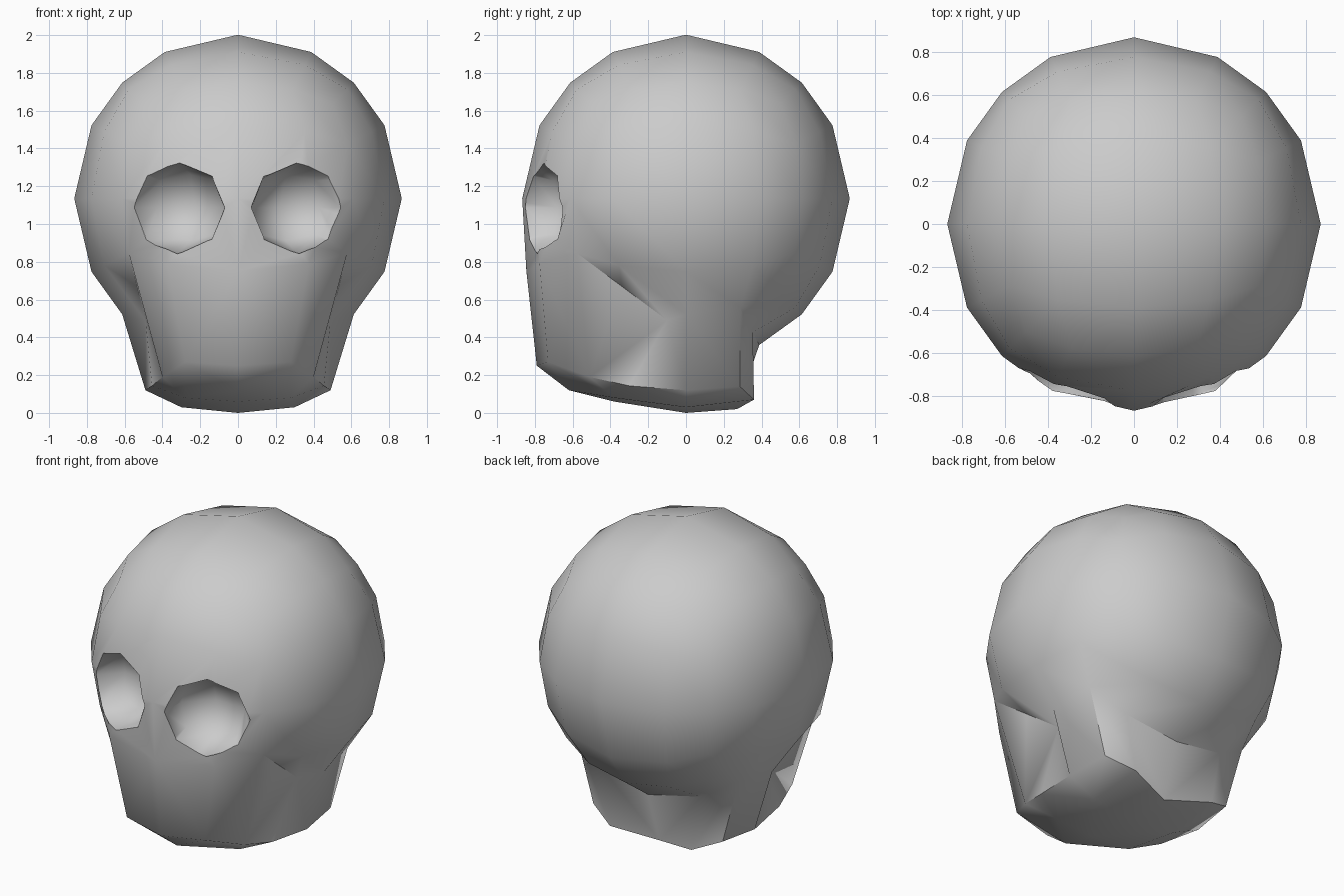
import bpy, bmesh, math
from mathutils import Vector, Matrix

if "Cube" in bpy.data.objects:
    bpy.data.objects.remove(bpy.data.objects["Cube"])

R, CZ = 0.867, 1.135


def cube_sphere(cuts):
    """Cube grid with its corner-to-corner coordinates kept as keys."""
    bm = bmesh.new()
    bmesh.ops.create_cube(bm, size=2)
    bmesh.ops.subdivide_edges(bm, edges=bm.edges[:], cuts=cuts, use_grid_fill=True)
    return bm


def to_object(bm, name):
    bmesh.ops.recalc_face_normals(bm, faces=bm.faces[:])
    me = bpy.data.meshes.new(name)
    bm.to_mesh(me)
    bm.free()
    ob = bpy.data.objects.new(name, me)
    bpy.context.collection.objects.link(ob)
    return ob


# cranium: grid cube rounded to a ball, open underneath for the jaw
bm = cube_sphere(3)
key = {tuple(round(c * 2) / 2 for c in v.co): v for v in bm.verts}
opening = []
for f in bm.faces:
    c = f.calc_center_median()
    if (c.z < -0.99 and c.y < 0.5) or (c.y < -0.99 and c.z < -0.5):
        opening.append(f)
for v in bm.verts:
    v.co = v.co.normalized() * R + Vector((0, 0, CZ))
bmesh.ops.delete(bm, geom=opening, context='FACES')

# rim of the opening, and the vertices pulled out for face and cheek
rim = {'T0': (0, -1, -.5), 'T1': (.5, -1, -.5), 'T2': (1, -1, -.5),
       'T3': (1, -1, -1), 'TX': (1, -.5, -1), 'T4': (1, 0, -1),
       'T5': (1, .5, -1), 'T6': (.5, .5, -1), 'T7': (0, .5, -1)}
moved = {'T0': (0, -.845, .75), 'T1': (.375, -.775, .79),
         'T3': (.534, -.34, .67), 'TX': (.49, -.1, .49)}

# jaw edge (A) and underside (C, D, E)
jaw = {'A0': (0, -.79, .25), 'A1': (.28, -.73, .27), 'A2': (.40, -.51, .19),
       'AX': (.455, -.3, .143), 'A4': (.49, 0, .12), 'A5': (.46, .285, .14),
       'A6': (.29, .36, .07), 'A7': (0, .27, .02),
       'C1': (0, -.62, .12), 'C2': (0, -.38, .06), 'C3': (0, 0, 0),
       'D': (.3, 0, .03), 'E': (.28, -.38, .08)}
faces = ['T0 T1 A1 A0', 'T1 T2 A2 A1', 'T2 T3 A2', 'T3 TX A2', 'TX AX A2',
         'TX T4 A4 AX', 'T4 T5 A5 A4', 'T5 T6 A6 A5', 'T6 T7 A7 A6',
         'A0 A1 C1', 'A1 A2 E C1', 'C1 E C2', 'A2 AX E', 'AX A4 D E',
         'C2 E D C3', 'D A4 A5', 'D A5 A6', 'C3 D A6 A7']
mid = {}
for s in (1, -1):
    pts = {}
    for n, (x, y, z) in rim.items():
        pts[n] = key[(x * s, y, z)]
        if n in moved:
            mx, my, mz = moved[n]
            pts[n].co = (mx * s, my, mz)
    for n, (x, y, z) in jaw.items():
        if x == 0 and n in mid:
            pts[n] = mid[n]
        else:
            pts[n] = bm.verts.new((x * s, y, z))
            if x == 0:
                mid[n] = pts[n]
    for f in faces:
        bm.faces.new([pts[n] for n in f.split()])
skull = to_object(bm, 'skull')

# eye sockets: low-poly balls turned outwards and cut from the face
for s in (1, -1):
    eb = cube_sphere(1)
    for v in eb.verts:
        v.co.normalize()
    eb.transform(Matrix.Translation((.32 * s, -.78, 1.087))
                 @ Matrix.Rotation(math.radians(22 * s), 4, 'Z')
                 @ Matrix.Diagonal((.27, .26, .247, 1)))
    for f in eb.faces:
        f.smooth = True
    cutter = to_object(eb, 'eye_socket_cutter')
    cutter.hide_render = True
    mod = skull.modifiers.new('socket', 'BOOLEAN')
    mod.operation = 'DIFFERENCE'
    mod.solver = 'EXACT'
    mod.object = cutter
    bpy.context.view_layer.objects.active = skull
    bpy.ops.object.modifier_apply(modifier=mod.name)
    bpy.data.objects.remove(cutter)

# soft shading with crisp jaw and socket edges
bpy.ops.object.select_all(action='DESELECT')
skull.select_set(True)
bpy.context.view_layer.objects.active = skull
bpy.ops.object.shade_smooth_by_angle(angle=math.radians(48))
